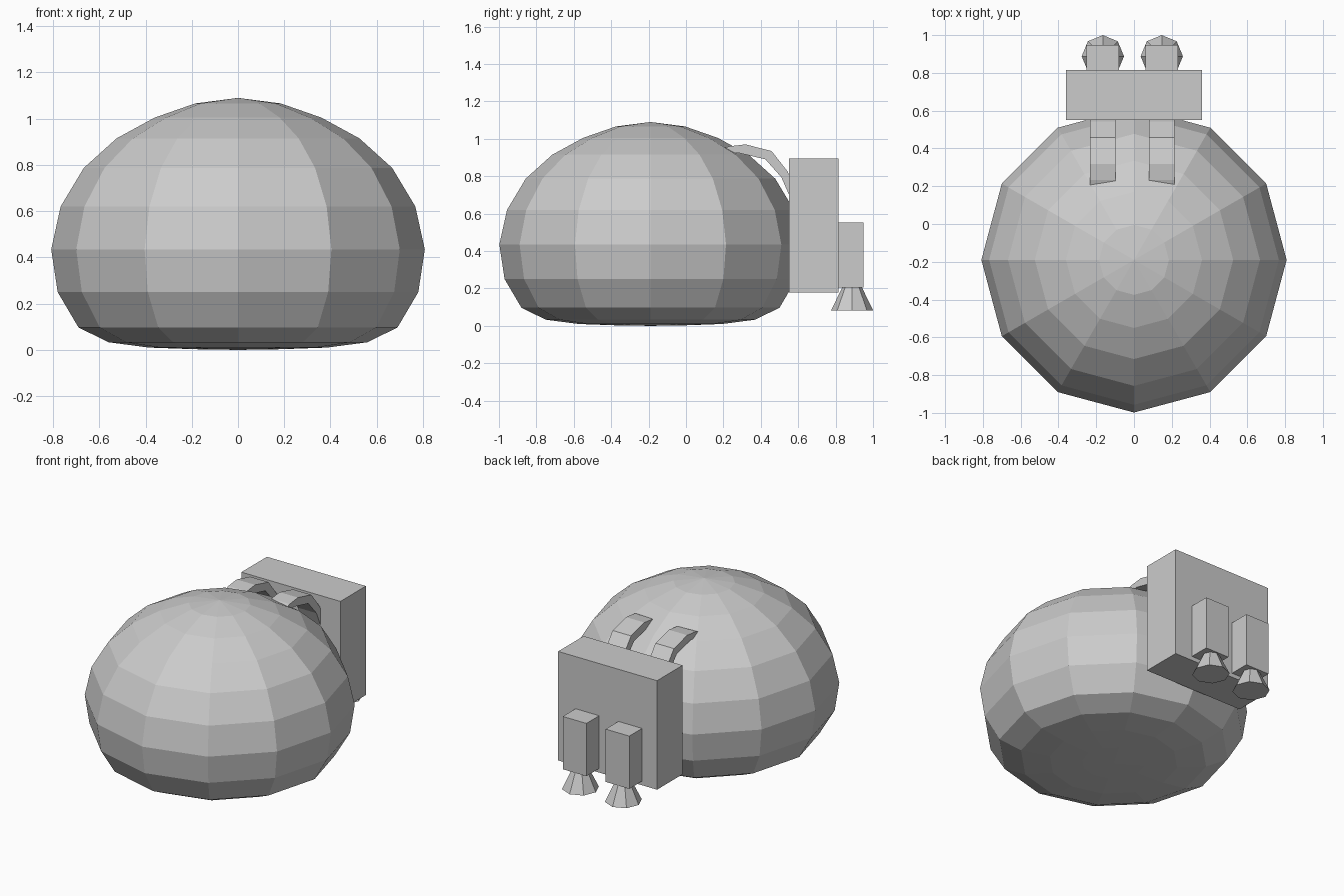
import bpy, bmesh, math
from mathutils import Vector

if "Cube" in bpy.data.objects:
    bpy.data.objects.remove(bpy.data.objects["Cube"])


def make(name, verts, faces):
    me = bpy.data.meshes.new(name)
    me.from_pydata(verts, [], faces)
    bm = bmesh.new()
    bm.from_mesh(me)
    bmesh.ops.recalc_face_normals(bm, faces=bm.faces)
    bm.to_mesh(me)
    bm.free()
    ob = bpy.data.objects.new(name, me)
    bpy.context.collection.objects.link(ob)
    return ob


def lathe(name, profile, n, cx, cy):
    # revolve (radius, z) points around a vertical axis; ends are closed
    verts, rings, faces = [], [], []
    for r, z in profile:
        k = 1 if r == 0 else n
        rings.append([len(verts) + i for i in range(k)])
        for i in range(k):
            a = 2 * math.pi * i / n
            verts.append((cx + r * math.cos(a), cy + r * math.sin(a), z))
    for a, b in zip(rings, rings[1:]):
        for i in range(n):
            ids = [a[i % len(a)], a[(i + 1) % len(a)], b[(i + 1) % len(b)], b[i % len(b)]]
            faces.append(list(dict.fromkeys(ids)))
    faces += [r for r in (rings[0], rings[-1]) if len(r) > 1]
    return make(name, verts, faces)


def box(name, lo, hi):
    lo, hi = Vector(lo), Vector(hi)
    bpy.ops.mesh.primitive_cube_add(size=1, location=(lo + hi) / 2)
    ob = bpy.context.object
    ob.name = name
    ob.scale = hi - lo
    return ob


def strap(name, x0, x1, outer, inner):
    # extrude a bent band sideways
    n = len(outer)
    verts = [(x, y, z) for x in (x0, x1) for row in (outer, inner) for y, z in row]
    faces = []
    for i in range(n - 1):
        a, b, c, d = i, n + i, 2 * n + i, 3 * n + i
        faces += [(a, a + 1, b + 1, b), (c, c + 1, d + 1, d),
                  (a, a + 1, c + 1, c), (b, b + 1, d + 1, d)]
    for i in (0, n - 1):
        faces.append((i, n + i, 3 * n + i, 2 * n + i))
    return make(name, verts, faces)


# Squashed twelve-sided body with a flattened underside
lathe("body", [(0, 0), (0.19, 0.003), (0.385, 0.01), (0.56, 0.033), (0.69, 0.097),
               (0.78, 0.25), (0.808, 0.435), (0.767, 0.62), (0.667, 0.787),
               (0.525, 0.915), (0.36, 1.005), (0.185, 1.066), (0, 1.09)], 12, 0, -0.19)

# Backpack
box("backpack", (-0.36, 0.55, 0.178), (0.36, 0.815, 0.895))

# Shoulder straps, thrusters and nozzles
outer = [(0.16, 0.935), (0.232, 0.96), (0.318, 0.97), (0.457, 0.935), (0.543, 0.826), (0.58, 0.75)]
inner = [(0.15, 0.89), (0.2, 0.915), (0.28, 0.925), (0.425, 0.89), (0.51, 0.794), (0.56, 0.68)]
for side, cx in (("left", -0.165), ("right", 0.147)):
    strap(side + "_strap", cx - 0.067, cx + 0.067, outer, inner)
    box(side + "_thruster", (cx - 0.086, 0.8, 0.205), (cx + 0.086, 0.948, 0.552))
    lathe(side + "_nozzle", [(0.112, 0.083), (0.048, 0.215)], 8, cx, 0.888)
